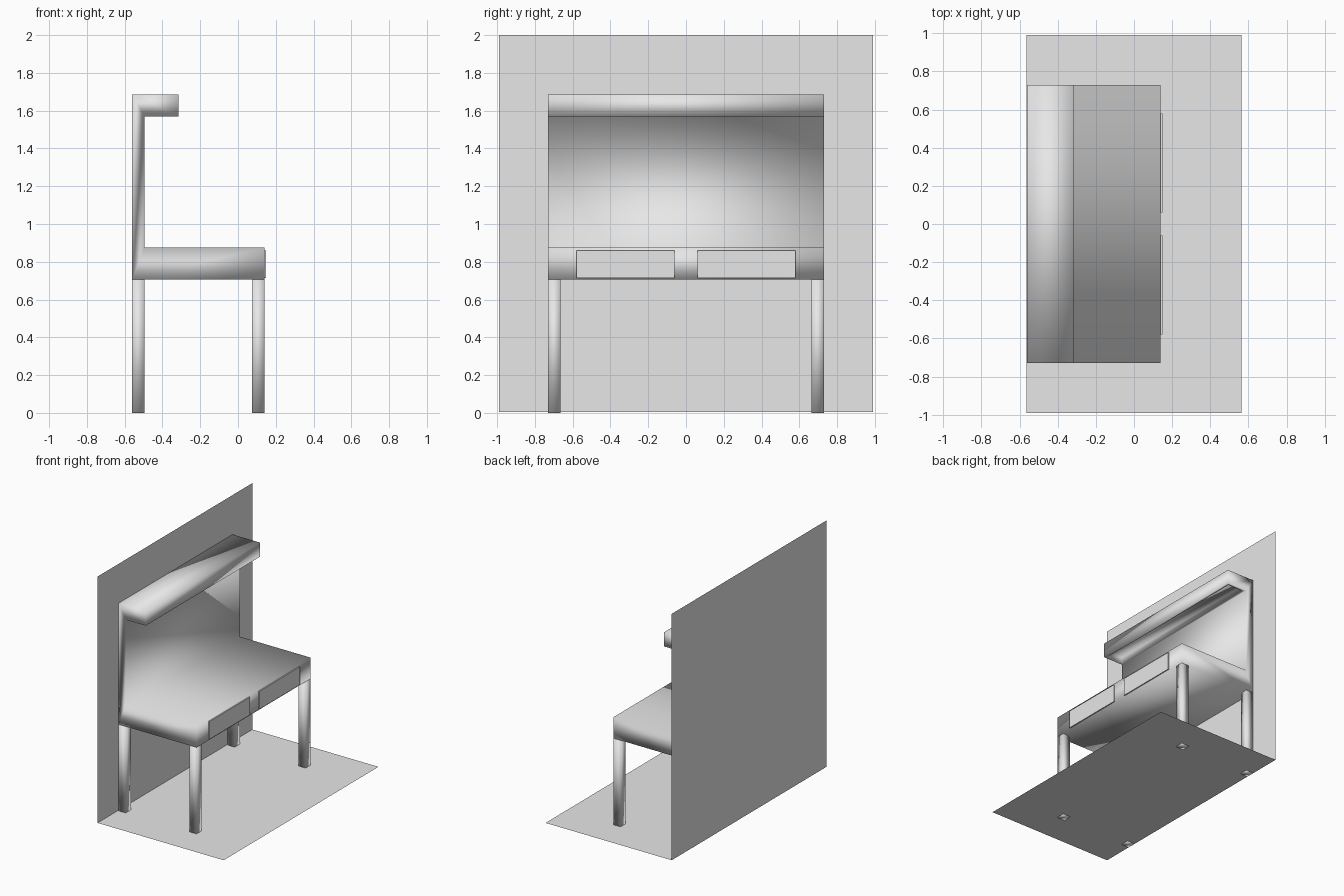
import bpy
import bmesh

if "Cube" in bpy.data.objects:
    bpy.data.objects.remove(bpy.data.objects["Cube"], do_unlink=True)

grey = bpy.data.materials.new("plain grey")
grey.use_nodes = True
grey.diffuse_color = (0.8, 0.8, 0.8, 1)
grey.node_tree.nodes["Principled BSDF"].inputs["Base Color"].default_value = (0.8, 0.8, 0.8, 1)

BACK, FRONT, HALF, POST = -0.56, 0.14, 0.73, 0.065
UNDER, TOP, HOOD_LOW, HOOD_TOP = 0.705, 0.875, 1.57, 1.685
HOOD_FRONT, FLOOR = -0.315, 0.005


def add_object(name, bm, smooth=False):
    bmesh.ops.recalc_face_normals(bm, faces=bm.faces)
    mesh = bpy.data.meshes.new(name)
    bm.to_mesh(mesh)
    bm.free()
    mesh.materials.append(grey)
    for face in mesh.polygons:
        face.use_smooth = smooth
    obj = bpy.data.objects.new(name, mesh)
    bpy.context.scene.collection.objects.link(obj)
    return obj


def box(name, low, high, smooth=False):
    bm = bmesh.new()
    bmesh.ops.create_cube(bm, size=1)
    for v in bm.verts:
        for i in range(3):
            v.co[i] = low[i] if v.co[i] < 0 else high[i]
    return add_object(name, bm, smooth)


def sheet(name, corners):
    bm = bmesh.new()
    bm.faces.new([bm.verts.new(c) for c in corners])
    return add_object(name, bm)


# Room floor and wall
EDGE, SIDE = 0.565, 0.99
sheet("floor", [(-EDGE, -SIDE, FLOOR), (EDGE, -SIDE, FLOOR),
                (EDGE, SIDE, FLOOR), (-EDGE, SIDE, FLOOR)])
sheet("wall", [(-EDGE, -SIDE, FLOOR), (-EDGE, SIDE, FLOOR),
               (-EDGE, SIDE, 2), (-EDGE, -SIDE, 2)])

# Desk slab, back panel and hood swept as one side profile
panel = BACK + POST
profile = [(BACK, UNDER), (FRONT, UNDER), (FRONT, TOP), (panel, TOP),
           (panel, HOOD_LOW), (HOOD_FRONT, HOOD_LOW),
           (HOOD_FRONT, HOOD_TOP), (BACK, HOOD_TOP)]
bm = bmesh.new()
end = bm.faces.new([bm.verts.new((x, -HALF, z)) for x, z in profile])
swept = bmesh.ops.extrude_face_region(bm, geom=[end])["geom"]
bmesh.ops.translate(bm, vec=(0, 2 * HALF, 0),
                    verts=[v for v in swept if isinstance(v, bmesh.types.BMVert)])
bmesh.ops.recalc_face_normals(bm, faces=bm.faces)

# Sunken light strip under the hood
hood_under = [f for f in bm.faces if f.normal.z < -0.9
              and abs(f.calc_center_median().z - HOOD_LOW) < 0.01]
bmesh.ops.inset_region(bm, faces=hood_under, thickness=0.03)
bmesh.ops.inset_region(bm, faces=hood_under, thickness=0.002, depth=-0.04)
add_object("desk_body", bm, smooth=True)

# Four legs
for x, depth in ((BACK, "back"), (FRONT - POST, "front")):
    for y, side in ((-HALF, "near"), (HALF - POST, "far")):
        box(f"{depth}_{side}_leg", (x, y, 0), (x + POST, y + POST, UNDER), smooth=True)

# Two drawer fronts
for y, side in ((-0.58, "near"), (0.06, "far")):
    box(f"{side}_drawer_front", (FRONT, y, 0.715), (FRONT + 0.009, y + 0.52, 0.86))
